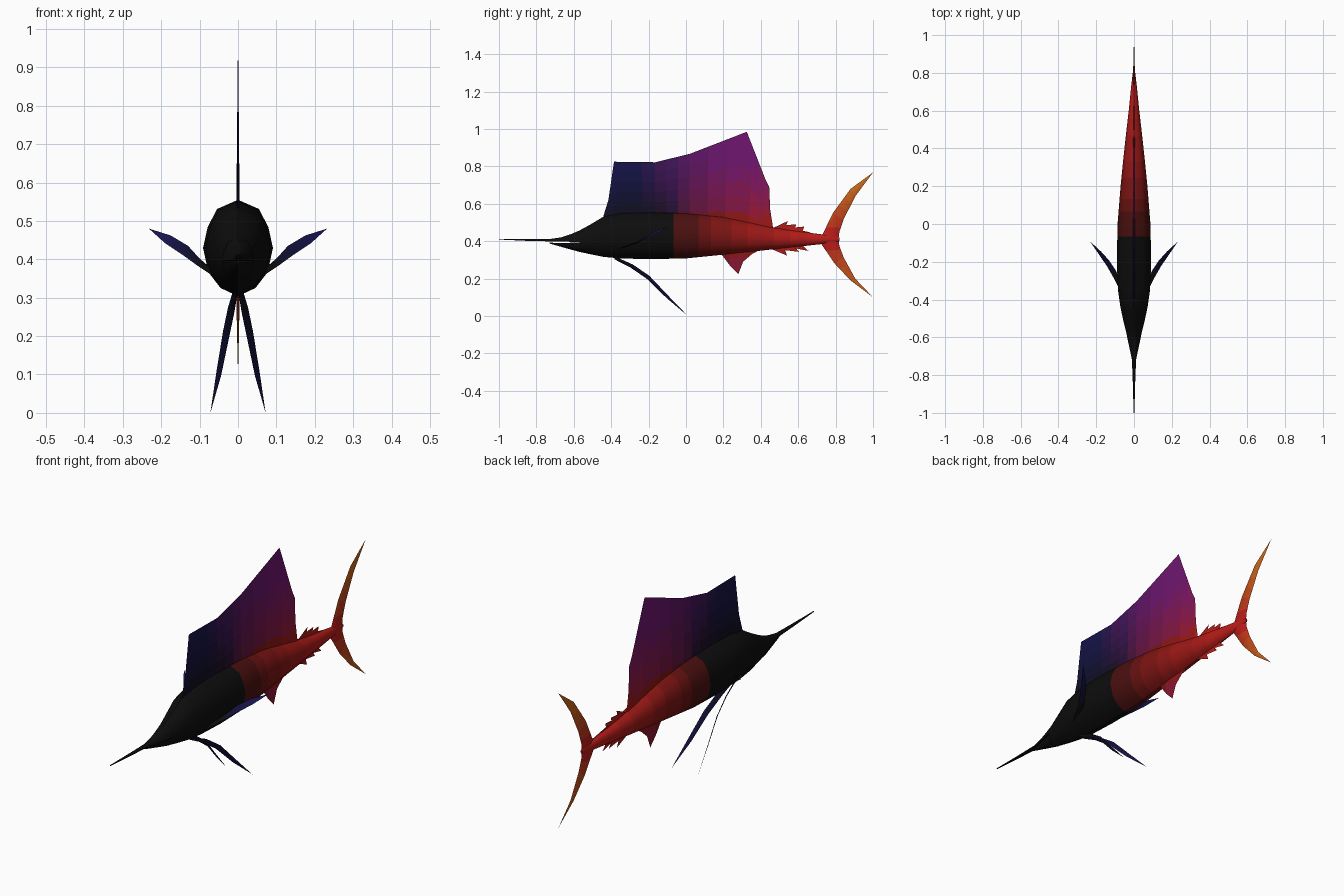
import bpy, math
from mathutils import Vector

if "Cube" in bpy.data.objects:
    bpy.data.objects.remove(bpy.data.objects["Cube"])

BLACK, RED = Vector((.004, .004, .004)), Vector((.5, .012, .01))
NAVY, PURPLE, ORANGE = Vector((.008, .007, .08)), Vector((.16, .008, .16)), Vector((.6, .17, .01))
mats = {}


def clamp(t):
    return max(0.0, min(1.0, t))


def body_tone(y):
    return BLACK.lerp(RED, clamp((y + .1) / .75))


def no_tip(p):
    return 0


def fin_tip(p):
    return clamp((abs(p.z - .42) - .08) / .33)


def side_tip(p):
    return clamp((abs(p.x) - .09) / .1)


def tail_tip(p):
    return clamp((abs(p.z - .41) - .04) / .3)


def build(name, verts, faces, tip, tip_col=None):
    """Make an object and colour its faces in graded bands."""
    me = bpy.data.meshes.new(name)
    me.from_pydata(verts, [], faces)
    ob = bpy.data.objects.new(name, me)
    bpy.context.collection.objects.link(ob)
    slots = {}
    for f in me.polygons:
        y = round(f.center.y * 10) / 10
        h = round(tip(f.center) * 6) / 6
        far = tip_col or NAVY.lerp(PURPLE, clamp((y + .25) / .5))
        c = body_tone(y).lerp(far, h)
        key = tuple(round(v, 4) for v in c)
        if key not in mats:
            mats[key] = bpy.data.materials.new("tone")
            mats[key].diffuse_color = (*key, 1)
        if key not in slots:
            slots[key] = len(me.materials)
            me.materials.append(mats[key])
        f.material_index = slots[key]
    bpy.ops.object.select_all(action='DESELECT')
    ob.select_set(True)
    bpy.context.view_layer.objects.active = ob
    bpy.ops.object.shade_smooth_by_angle(angle=math.radians(40))
    return ob


def refine(rows, n):
    """Insert evenly spaced steps between neighbouring stations."""
    out = []
    for a, b in zip(rows, rows[1:]):
        out += [Vector(a).lerp(Vector(b), k / n) for k in range(n)]
    return out + [Vector(rows[-1])]


HALF = [(0, 1), (.6, .81), (.87, .43), (1, 0), (.85, -.5), (.5, -.83), (0, -1)]
RING = HALF + [(-x, v) for x, v in HALF[-2:0:-1]]


def loft(name, stations, kind="full", n=2):
    """Twelve-sided skin through stations of (y, bottom, top, half width)."""
    verts, faces, k = [], [], len(RING)
    rows = refine(stations, n)
    for y, z0, z1, w in rows:
        for x, v in RING:
            if kind == "upper":
                z = z0 + (z1 - z0) * max(v, 0)
            elif kind == "lower":
                z = z1 + (z1 - z0) * min(v, 0)
            else:
                z = z0 + (z1 - z0) * (v + 1) / 2
            verts.append((x * w, y, z))
    for i in range(len(rows) - 1):
        for j in range(k):
            a, b = i * k + j, i * k + (j + 1) % k
            faces.append((a, b, b + k, a + k))
    faces.append(tuple(range(k))[::-1])
    faces.append(tuple(range(len(verts) - k, len(verts))))
    return build(name, verts, faces, no_tip)


def fin(name, edge_a, edge_b, thick, tip, tip_col=None, axis=(1, 0, 0), lens=False, n=3, rows=6):
    """Two skins between two edges: wedge to a sharp rim, or lens section."""
    A, B = refine(edge_a, n), refine(edge_b, n)
    verts, faces, axis = [], [], Vector(axis)
    for s in (1, -1):
        start = len(verts)
        for i, (a, b) in enumerate(zip(A, B)):
            for r in range(rows + 1):
                h = r / rows
                t = math.sin(math.pi * h) * (1 - i / (len(A) - 1)) if lens else 1 - h
                verts.append(a.lerp(b, h) + axis * thick * t * s)
        for i in range(len(A) - 1):
            for r in range(rows):
                p = start + i * (rows + 1) + r
                q = (p, p + 1, p + rows + 2, p + rows + 1)
                faces.append(q if s > 0 else q[::-1])
    return build(name, verts, faces, tip, tip_col)


def flat(pts):
    return [(0, y, z) for y, z in pts]


# Body, bill and lower jaw
loft("body", [(-.57, .343, .457, .042), (-.51, .33, .49, .057), (-.44, .316, .532, .072),
              (-.35, .308, .55, .085), (-.2, .304, .555, .091), (0, .308, .55, .087),
              (.2, .328, .53, .071), (.33, .342, .503, .058), (.47, .357, .472, .043),
              (.6, .371, .453, .028), (.73, .385, .436, .015), (.82, .4, .42, .004)], n=3)
loft("bill", [(-1, .409, .413, .002), (-.85, .402, .413, .006), (-.72, .399, .413, .011),
              (-.67, .398, .42, .021), (-.62, .397, .436, .032), (-.57, .396, .457, .042)], "upper")
loft("lower_jaw", [(-.73, .388, .392, .003), (-.65, .365, .391, .022),
                   (-.57, .343, .393, .042)], "lower")

# Tall sail along the back
sail_base = [(-.44, .5), (-.41, .5), (-.36, .5), (-.165, .5), (.02, .5), (.3, .47),
             (.4, .46), (.44, .45), (.455, .45), (.465, .45)]
sail_rim = [(-.44, .54), (-.415, .62), (-.385, .825), (-.165, .822), (.02, .867), (.325, .985),
            (.425, .73), (.445, .69), (.45, .57), (.465, .474)]
fin("sail", flat(sail_base), flat(sail_rim), .005, fin_tip)

# Small rear fins above and below, and the anal fin
upper = [(.46, .468), (.5, .487), (.545, .508), (.535, .486), (.59, .49),
         (.575, .473), (.632, .478), (.61, .459), (.665, .447)]
lower = [(.46, .357), (.54, .323), (.53, .352), (.605, .343), (.585, .362), (.655, .348), (.62, .374)]
anal = [(.19, .33), (.235, .27), (.28, .225), (.305, .29), (.355, .333), (.38, .345)]
for name, rim, z in (("rear_top_fin", upper, .425), ("rear_bottom_fin", lower, .4), ("anal_fin", anal, .38)):
    y0, y1 = rim[0][0], rim[-1][0]
    base = [(y0 + (y1 - y0) * i / (len(rim) - 1), z) for i in range(len(rim))]
    fin(name, flat(base), flat(rim), .004, fin_tip, n=1)

# Forked tail
fin("tail_upper_lobe", flat([(.7, .41), (.73, .436), (.785, .55), (.88, .68), (1, .768)]),
    flat([(.815, .41), (.82, .45), (.842, .515), (.905, .64), (1, .768)]),
    .009, tail_tip, ORANGE, lens=True)
fin("tail_lower_lobe", flat([(.7, .41), (.725, .383), (.795, .28), (.88, .19), (1, .1)]),
    flat([(.815, .41), (.82, .375), (.842, .315), (.905, .2), (1, .1)]),
    .009, tail_tip, ORANGE, lens=True)

# Paired side fins and long belly fins
for side, s in (("right", 1), ("left", -1)):
    def flip(pts):
        return [(s * x, y, z) for x, y, z in pts]

    fin(side + "_pectoral_fin",
        flip([(.07, -.36, .36), (.105, -.29, .383), (.142, -.225, .41), (.19, -.155, .442), (.232, -.093, .48)]),
        flip([(.08, -.28, .385), (.1, -.24, .402), (.13, -.195, .435), (.175, -.145, .462), (.232, -.093, .48)]),
        .004, side_tip, NAVY, axis=(-.5 * s, -.3, .8), lens=True, rows=4)

    w = Vector((.6, .43, .67)) * .013
    mid = [Vector(p) for p in ((.008, -.38, .31), (.018, -.29, .267), (.031, -.2, .205),
                               (.05, -.1, .103), (.072, .01, 0))]
    wide = (.7, 1, 1, .75, 0)
    fin(side + "_belly_fin", flip([p - w * k for p, k in zip(mid, wide)]),
        flip([p + w * k for p, k in zip(mid, wide)]),
        .003, fin_tip, NAVY, axis=(.75 * s, -.5, -.4), lens=True, rows=4)

for m in bpy.data.materials:
    if m.users and not m.is_grease_pencil:
        m.use_nodes = True
        m.node_tree.nodes["Principled BSDF"].inputs["Base Color"].default_value = m.diffuse_color
